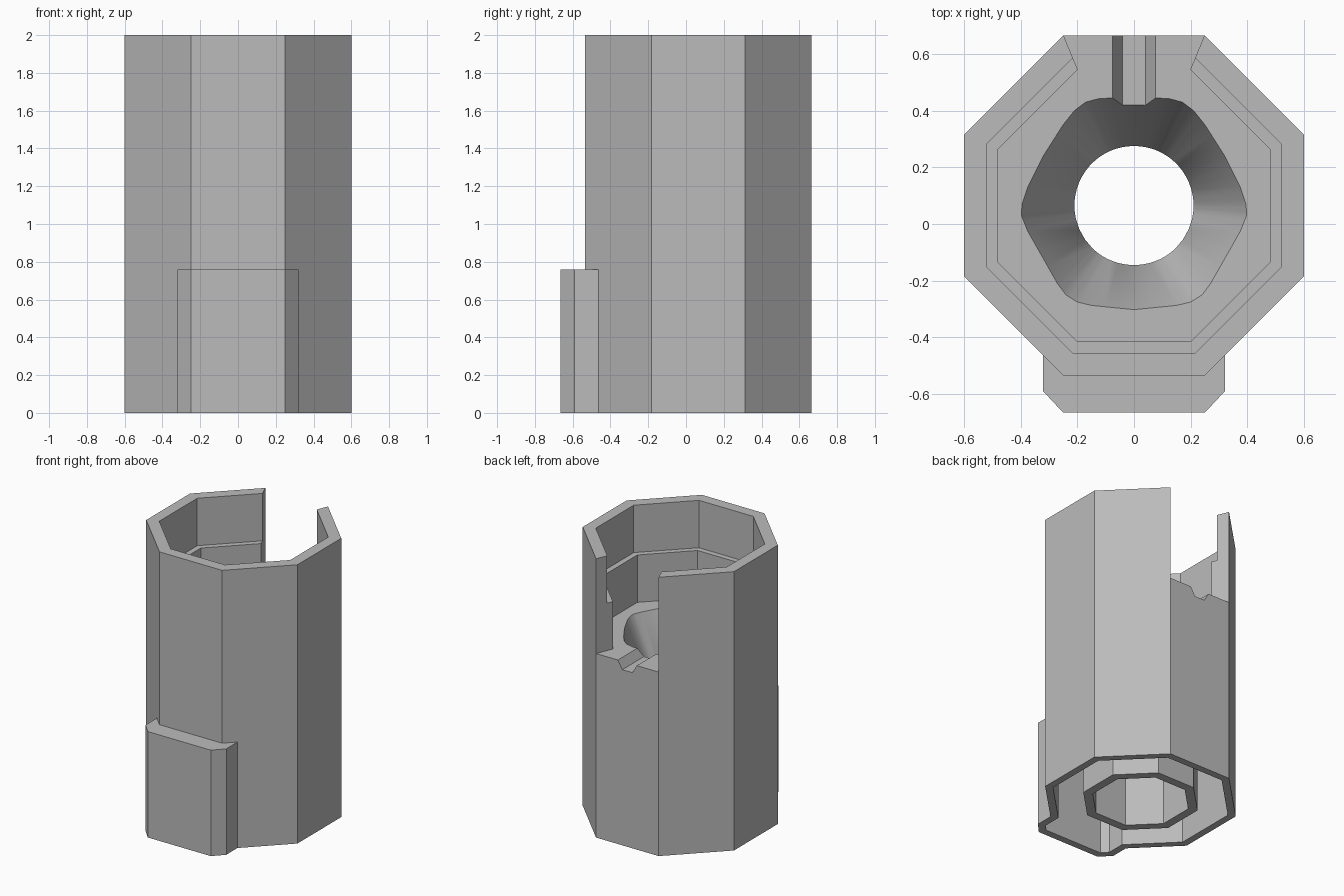
import bpy, bmesh, math
from mathutils import Vector

cube = bpy.data.objects.get("Cube")
if cube:
    bpy.data.objects.remove(cube, do_unlink=True)

CY = 0.065            # centre of the octagonal housing
FLOOR = 1.32          # height of the inner floor
T = math.tan(math.pi / 8)

grey = bpy.data.materials.new("plain_grey")
grey.use_nodes = True
grey.diffuse_color = (0.5, 0.5, 0.5, 1)
grey.node_tree.nodes["Principled BSDF"].inputs["Base Color"].default_value = (0.5, 0.5, 0.5, 1)


def loft(name, rings):
    """Closed solid through rings of equal point count."""
    bm = bmesh.new()
    loops = [[bm.verts.new(p) for p in ring] for ring in rings]
    n = len(loops[0])
    for a, b in zip(loops, loops[1:]):
        for i in range(n):
            j = (i + 1) % n
            bm.faces.new((a[i], a[j], b[j], b[i]))
    bm.faces.new(loops[0][::-1])
    bm.faces.new(loops[-1])
    bmesh.ops.recalc_face_normals(bm, faces=bm.faces)
    mesh = bpy.data.meshes.new(name)
    bm.to_mesh(mesh)
    bm.free()
    obj = bpy.data.objects.new(name, mesh)
    bpy.context.collection.objects.link(obj)
    mesh.materials.append(grey)
    return obj


def prism(name, outline, z0, z1):
    return loft(name, [[(x, y, z) for x, y in outline] for z in (z0, z1)])


def octagon(r):
    c = r / math.cos(math.pi / 8)
    angles = [math.pi / 8 + i * math.pi / 4 for i in range(8)]
    return [(c * math.cos(a), CY + c * math.sin(a)) for a in angles]


def mirrored(half):
    """Mirror a right-hand outline across x = 0."""
    return half + [(-x, y) for x, y in reversed(half) if x > 0]


def combine(target, tool, operation):
    tool.hide_render = True
    mod = target.modifiers.new(operation.lower(), 'BOOLEAN')
    mod.operation = operation
    mod.solver = 'EXACT'
    mod.object = tool
    bpy.ops.object.select_all(action='DESELECT')
    bpy.context.view_layer.objects.active = target
    target.select_set(True)
    bpy.ops.object.modifier_apply(modifier=mod.name)
    bpy.data.objects.remove(tool, do_unlink=True)


# Octagonal housing with a raised front pad
housing = prism("housing", octagon(0.6), 0, 2)
pad = mirrored([(0.32, -0.3), (0.32, -0.59), (0.25, -0.665)])
combine(housing, prism("front_pad", pad, 0, 0.76), 'UNION')

# Hollow underside, including the inside of the pad
hollow = prism("lower_hollow", octagon(0.55), -0.1, 1.1)
pad_inside = mirrored([(0.27, -0.3), (0.27, -0.57), (0.23, -0.615)])
combine(hollow, prism("pad_hollow", pad_inside, -0.1, 0.71), 'UNION')
combine(housing, hollow, 'DIFFERENCE')

# Inner tube reaching down to the base
combine(housing, prism("inner_tube", octagon(0.36), 0, 1.15), 'UNION')
combine(housing, prism("tube_bore", octagon(0.30), -0.1, 0.9), 'DIFFERENCE')

# Stepped upper recess
combine(housing, prism("upper_recess", octagon(0.48), FLOOR, 2.1), 'DIFFERENCE')
combine(housing, prism("rim_step", octagon(0.52), 1.66, 2.1), 'DIFFERENCE')

# Open back: one side of the wall is missing above the floor
opening = mirrored([(T * d, CY + d) for d in (0.4, 0.75)])
combine(housing, prism("back_opening", opening, FLOOR, 2.1), 'DIFFERENCE')

# Funnel from a rounded hexagon down to a round hole
corners = mirrored([
    (0, 0.445), (0.12, 0.443), (0.17, 0.43), (0.21, 0.4), (0.25, 0.35),
    (0.32, 0.24), (0.375, 0.13), (0.395, 0.07), (0.397, 0.03), (0.375, -0.025),
    (0.27, -0.21), (0.24, -0.25), (0.2, -0.275), (0.15, -0.287), (0, -0.302)])
mouth = []
for i, p in enumerate(corners):
    a, b = Vector(p), Vector(corners[(i + 1) % len(corners)])
    mouth += [tuple(a.lerp(b, k / 3)) for k in range(3)]
hole = []
for x, y in mouth:
    ray = Vector((x, y - CY)).normalized() * 0.21
    hole.append((ray.x, ray.y + CY))
levels = [(hole, 0.8), (hole, 0.92), (mouth, FLOOR), (mouth, 1.45)]
funnel = loft("funnel", [[(x, y, z) for x, y in ring] for ring, z in levels])
combine(housing, funnel, 'DIFFERENCE')

# Tapered groove through the floor at the back
section = [(-0.04, 1.26), (0.04, 1.26), (0.11, 1.38), (-0.11, 1.38)]
groove = loft("groove", [[(x, y, z) for x, z in section] for y in (0.25, 0.75)])
combine(housing, groove, 'DIFFERENCE')

# Smooth funnel, crisp edges elsewhere
bpy.context.view_layer.objects.active = housing
housing.select_set(True)
bpy.ops.object.shade_smooth_by_angle(angle=math.radians(22))
